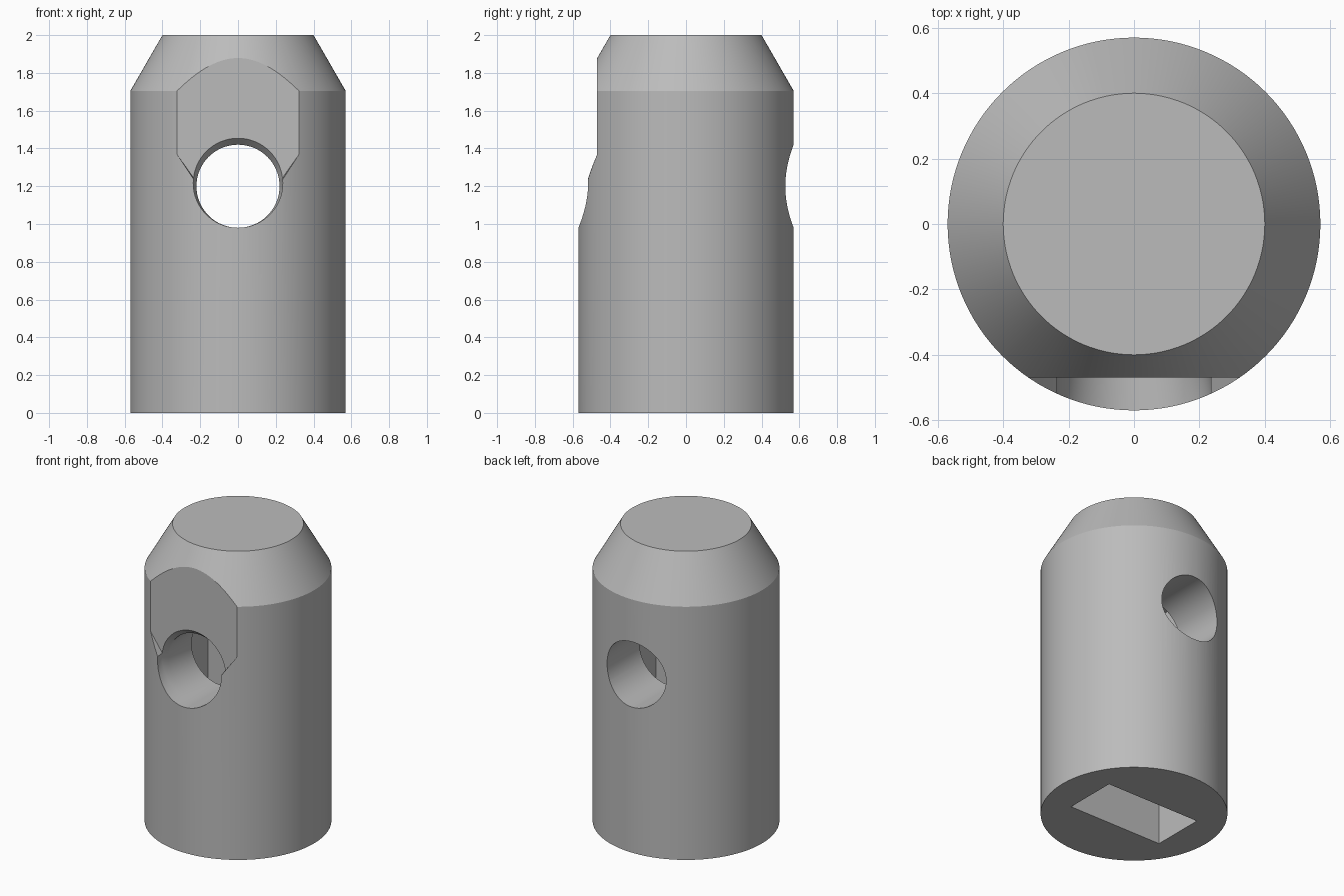
import bpy
import bmesh
from math import sin, cos, tau, radians

cube = bpy.data.objects.get("Cube")
if cube:
    bpy.data.objects.remove(cube, do_unlink=True)

metal = bpy.data.materials.new("plain grey")
metal.use_nodes = True
GREY = (0.5, 0.5, 0.5, 1)
metal.diffuse_color = GREY
metal.node_tree.nodes["Principled BSDF"].inputs["Base Color"].default_value = GREY


def loft(name, rings):
    """Closed solid through matching rings of points."""
    bm = bmesh.new()
    loops = [[bm.verts.new(p) for p in ring] for ring in rings]
    n = len(loops[0])
    for a, b in zip(loops, loops[1:]):
        for i in range(n):
            j = (i + 1) % n
            bm.faces.new((a[i], a[j], b[j], b[i]))
    bm.faces.new(loops[0][::-1])
    bm.faces.new(loops[-1])
    bmesh.ops.recalc_face_normals(bm, faces=bm.faces)
    mesh = bpy.data.meshes.new(name)
    bm.to_mesh(mesh)
    bm.free()
    mesh.materials.append(metal)
    obj = bpy.data.objects.new(name, mesh)
    bpy.context.collection.objects.link(obj)
    return obj


def circle(r, n):
    return [(r * cos(tau * i / n), r * sin(tau * i / n)) for i in range(n)]


# Round body with a tapered top
body = loft("body", [[(x, y, z) for x, y in circle(r, 128)]
                     for r, z in ((0.57, 0), (0.57, 1.705), (0.4, 2))])

# Cross hole, eased slightly at the front mouth
hole = loft("hole_cutter", [[(x, y, z + dz) for x, z in circle(r, 64)]
                            for y, r, dz in ((0.7, 0.22, 1.2), (-0.43, 0.22, 1.2),
                                             (-0.47, 0.237, 1.217), (-0.7, 0.237, 1.217))])

# Front flat whose lower edges slope in to the hole
half = [(0.19, 1.17), (0.33, 1.36), (0.4, 1.46), (0.4, 2.1)]
outline = half + [(-x, z) for x, z in reversed(half)]
flat = loft("flat_cutter", [[(x * s, y, z) for x, z in outline]
                            for y, s in ((-0.47, 0.96), (-0.8, 1.12))])

# Rectangular slot rising from the base
corners = [(-0.35, -0.18), (0.35, -0.18), (0.35, 0.18), (-0.35, 0.18)]
slot = loft("slot_cutter", [[(x, y, z) for x, y in corners] for z in (-0.1, 1.6)])

for cutter in (flat, hole, slot):
    cutter.hide_render = True
    cutter.hide_set(True)
    mod = body.modifiers.new(cutter.name, 'BOOLEAN')
    mod.operation = 'DIFFERENCE'
    mod.solver = 'EXACT'
    mod.object = cutter

# Bake the cuts, then shade
bpy.context.view_layer.objects.active = body
body.select_set(True)
for mod in list(body.modifiers):
    bpy.ops.object.modifier_apply(modifier=mod.name)
for cutter in (flat, hole, slot):
    bpy.data.objects.remove(cutter, do_unlink=True)
bpy.ops.object.shade_smooth_by_angle(angle=radians(25))
